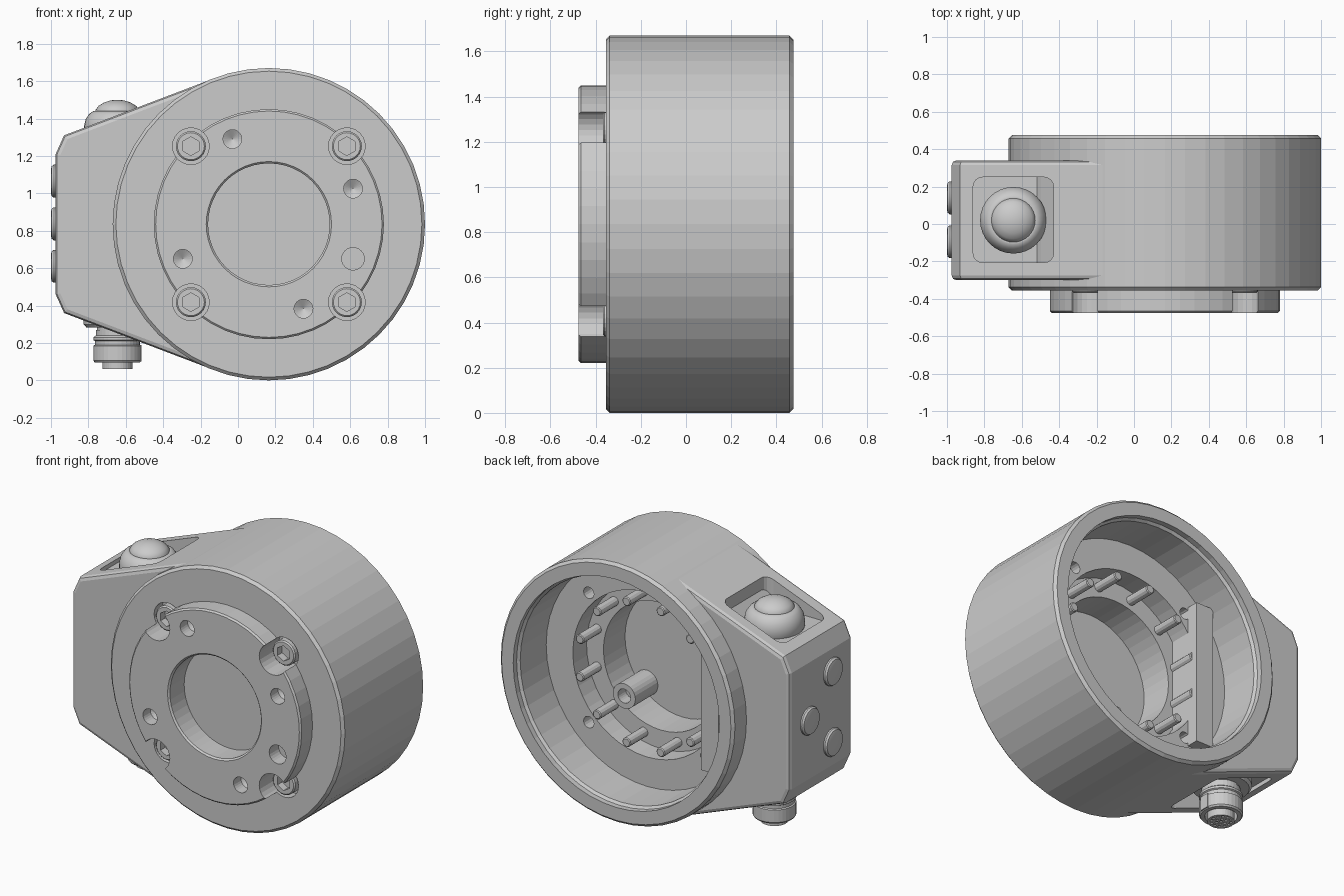
import bpy, bmesh
from math import sin, cos, pi, radians
from mathutils import Vector

if "Cube" in bpy.data.objects:
    bpy.data.objects.remove(bpy.data.objects["Cube"])

CX, CZ = 0.165, 0.835          # axis of the round body
PX, PY = -0.645, 0.02          # axis of the knob and the connector


def finish(name, bm, smooth=False):
    bmesh.ops.remove_doubles(bm, verts=bm.verts, dist=1e-5)
    bmesh.ops.recalc_face_normals(bm, faces=bm.faces)
    me = bpy.data.meshes.new(name)
    bm.to_mesh(me)
    bm.free()
    ob = bpy.data.objects.new(name, me)
    bpy.context.collection.objects.link(ob)
    if smooth:
        bpy.ops.object.select_all(action='DESELECT')
        ob.select_set(True)
        bpy.context.view_layer.objects.active = ob
        bpy.ops.object.shade_smooth_by_angle(angle=radians(35))
    return ob


def add_lathe(bm, prof, at, axis='Y', seg=24, turn=0.0):
    """Revolve (radius, offset) points about an axis through 'at'."""
    rings = []
    for r, a in prof:
        ring = []
        for i in range(seg):
            t = turn + 2 * pi * i / seg
            u, v = r * cos(t), r * sin(t)
            p = {'X': (a, u, v), 'Y': (u, a, v), 'Z': (u, v, a)}[axis]
            ring.append(bm.verts.new(Vector(p) + Vector(at)))
        rings.append(ring)
    n = len(prof)
    for k in range(n):
        if prof[k][0] == 0 and prof[(k + 1) % n][0] == 0:
            continue
        a, b = rings[k], rings[(k + 1) % n]
        for i in range(seg):
            j = (i + 1) % seg
            bm.faces.new((a[i], a[j], b[j], b[i]))


def lathe(name, prof, at, axis='Y', seg=24, turn=0.0, smooth=False):
    bm = bmesh.new()
    add_lathe(bm, prof, at, axis, seg, turn)
    return finish(name, bm, smooth)


def rod(r, a, b):
    return [(0, a), (r, a), (r, b), (0, b)]


def rods(name, spots, prof, axis='Y', seg=24, turn=0.0):
    bm = bmesh.new()
    for s in spots:
        add_lathe(bm, prof, s, axis, seg, turn)
    return finish(name, bm)


def prism(name, pts, a, b, axis):
    """Extrude an outline along Y (x,z points) or Z (x,y points)."""
    bm = bmesh.new()
    put = (lambda p, h: (p[0], h, p[1])) if axis == 'Y' else (lambda p, h: (p[0], p[1], h))
    lo = [bm.verts.new(put(p, a)) for p in pts]
    hi = [bm.verts.new(put(p, b)) for p in pts]
    bm.faces.new(lo)
    bm.faces.new(hi)
    for i in range(len(pts)):
        j = (i + 1) % len(pts)
        bm.faces.new((lo[i], lo[j], hi[j], hi[i]))
    return finish(name, bm)


def bake(ob):
    dg = bpy.context.evaluated_depsgraph_get()
    me = bpy.data.meshes.new_from_object(ob.evaluated_get(dg))
    ob.modifiers.clear()
    ob.data = me


def cut(ob, *cutters, remove=True):
    for c in cutters:
        m = ob.modifiers.new('cut', 'BOOLEAN')
        m.operation, m.solver, m.object = 'DIFFERENCE', 'EXACT', c
    bake(ob)
    if remove:
        for c in cutters:
            bpy.data.objects.remove(c)


def bevel(ob, width, segs):
    m = ob.modifiers.new('bevel', 'BEVEL')
    m.width, m.segments, m.limit_method = width, segs, 'ANGLE'
    m.angle_limit = radians(50)
    bake(ob)


bolt_spots = [(CX + sx * 0.417, 0, CZ + sz * 0.417) for sx in (-1, 1) for sz in (-1, 1)]
axis_at = (CX, 0, CZ)

# round body: open cup at the back with a stepped floor
body = lathe('round_body', [
    (0, -.32), (.325, -.32), (.325, -.355), (.818, -.355), (.835, -.338), (.835, .458),
    (.818, .475), (.735, .475), (.735, .44), (.72, .425), (.72, .16), (.53, .16),
    (.53, .02), (.41, .02), (.41, -.2), (0, -.2)], axis_at, seg=48)

# front mounting flange
flange = lathe('mounting_flange', [
    (.325, -.345), (.325, -.465), (.335, -.475), (.605, -.475), (.615, -.465), (.615, -.345)],
    axis_at, seg=48)

# bolt counterbores and rear bolt holes, then flange holes
counter = rods('counterbore_cutter', bolt_spots, rod(.098, -.6, -.28))
cut(flange, counter, remove=False)
cut(body, counter, rods('rear_hole_cutter', bolt_spots, rod(.037, .04, .3), seg=16))
cone_spots = [(-.03, 0, 1.29), (.615, 0, 1.025), (-.295, 0, .65), (.35, 0, .383)]
cut(flange,
    rods('tapped_hole_cutter', cone_spots, [(0, -.6), (.05, -.6), (.05, -.40), (0, -.37)]),
    rods('dowel_hole_cutter', [(.615, 0, .65)], rod(.06, -.6, -.38)))

# socket bolts
bolts = rods('socket_bolts', bolt_spots,
             [(0, -.27), (.08, -.27), (.08, -.36), (.072, -.368), (0, -.368)])
cut(bolts, rods('hex_cutter', bolt_spots, rod(.05, -.5, -.32), seg=6, turn=pi / 6))

# side housing, tangent to the round body
half = [(CX, 1.60), (-.133, 1.613), (-.93, 1.31), (-.975, 1.21)]
outline = half + [(x, 2 * CZ - z) for x, z in reversed(half)]
housing = prism('side_housing', outline, -.3, .34, 'Y')
bevel(housing, .025, 2)


def pocket(z0, z1):
    pts = []
    for k, (sx, sy) in enumerate([(1, 1), (-1, 1), (-1, -1), (1, -1)]):
        for i in range(5):
            t = (k + i / 4) * pi / 2
            pts.append((PX + sx * .165 + .05 * cos(t), .022 + sy * .178 + .05 * sin(t)))
    return prism('pocket_cutter', pts, z0, z1, 'Z')


cut(housing, lathe('body_cutter', rod(.80, -.8, .8), axis_at, seg=48),
    pocket(1.31, 2), pocket(-.5, 2 * CZ - 1.31))

# top knob: rounded collar and domed cap
lathe('knob_collar', [(0, 1.29), (.165, 1.29), (.178, 1.32), (.178, 1.36), (.17, 1.395),
                      (.15, 1.425), (.128, 1.44), (.12, 1.44), (0, 1.435)],
      (PX, PY, 0), 'Z', 32, smooth=True)
lathe('knob_cap', [(0, 1.42), (.118, 1.42), (.117, 1.445), (.1, 1.468), (.07, 1.486),
                   (.035, 1.497), (0, 1.5)], (PX, PY, 0), 'Z', 32, smooth=True)

# bottom connector: base, ribbed nut, core with contact holes, key
lathe('connector_base', [(0, .38), (.18, .38), (.18, .3), (.165, .282), (.11, .282), (.11, .25),
                         (0, .25)], (PX, PY, 0), 'Z', 32)
lathe('connector_nut', [(.095, .27), (.115, .27), (.115, .24), (.128, .23), (.128, .215),
                        (.12, .21), (.12, .19), (.128, .185), (.128, .105), (.12, .095),
                        (.095, .095)], (PX, PY, 0), 'Z', 32)
core = lathe('connector_core', rod(.08, .06, .26), (PX, PY, 0), 'Z', 32)
holes = [(PX, PY, 0)]
for count, r in ((6, .028), (12, .058)):
    holes += [(PX + r * cos(2 * pi * i / count), PY + r * sin(2 * pi * i / count), 0)
              for i in range(count)]
cut(core, rods('contact_cutter', holes, rod(.009, 0, .08), 'Z', 8))
prism('connector_key', [(PX + .11, PY - .03), (PX + .13, PY - .03), (PX + .13, PY + .03),
                        (PX + .11, PY + .03)], .1, .19, 'Z')

# three side buttons
for n, (y, z) in enumerate([(-.095, 1.065), (.14, .837), (-.095, .61)]):
    lathe(f'side_button_{n + 1}', [(0, -.95), (.088, -.95), (.088, -.985), (.08, -.996),
                                   (.066, -1), (0, -1)], (0, y, z), 'X', 24, smooth=True)

# ring of pins inside the cup
pins = [(CX + .47 * cos(t), 0, CZ + .47 * sin(t))
        for t in (pi / 12 + i * pi / 6 for i in range(12))]
rods('inner_pins', pins, [(0, 0), (.03, 0), (.03, .195), (.024, .2), (0, .2)], seg=12)

# inner post and upright bar beside the housing
rods('inner_post', [(.42, 0, .58)], [(0, -.22), (.08, -.22), (.08, .03), (.045, .03),
                                     (.045, -.05), (0, -.05)])
prism('inner_bar', [(-.4, .37), (-.275, .37), (-.275, 1.3), (-.4, 1.3)], 0, .24, 'Y')
bpy.data.objects.remove(bpy.data.objects['counterbore_cutter']) if 'counterbore_cutter' in bpy.data.objects else None
